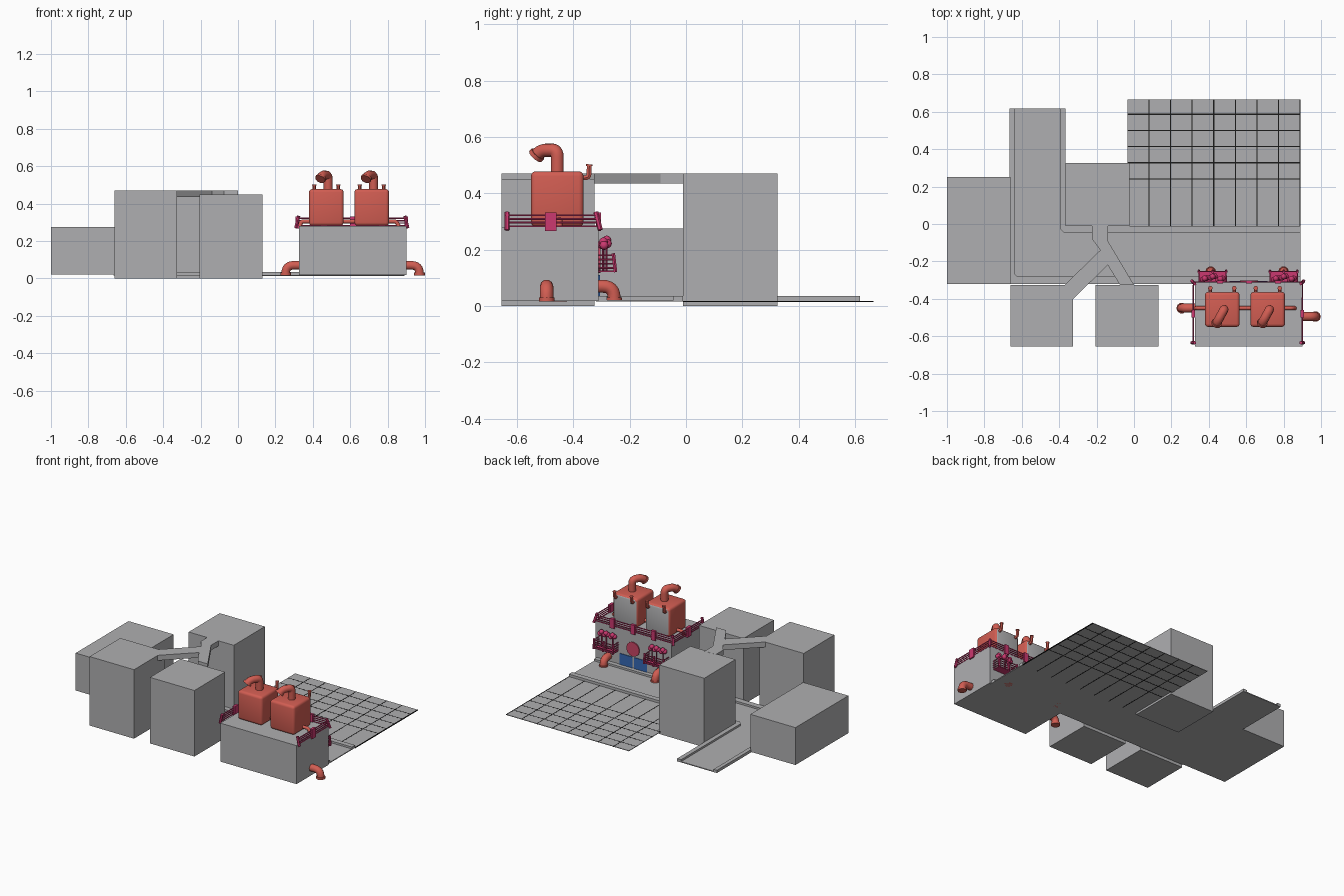
import bpy, bmesh, math
from mathutils import Vector

if "Cube" in bpy.data.objects:
    bpy.data.objects.remove(bpy.data.objects["Cube"])


def material(name, rgb):
    m = bpy.data.materials.new(name)
    m.diffuse_color = (*rgb, 1)
    m.use_nodes = True
    m.node_tree.nodes["Principled BSDF"].inputs["Base Color"].default_value = m.diffuse_color
    return m


GREY = material("concrete_grey", (0.43, 0.43, 0.44))
RED = material("tank_red", (0.64, 0.11, 0.085))
PINK = material("rail_pink", (0.60, 0.04, 0.16))
ROSE = material("sign_rose", (0.58, 0.06, 0.13))
BLUE = material("door_blue", (0.035, 0.14, 0.45))
BLACK = material("line_black", (0.01, 0.01, 0.01))


def finish(name, bm, *mats):
    me = bpy.data.meshes.new(name)
    bmesh.ops.recalc_face_normals(bm, faces=bm.faces)
    bm.to_mesh(me)
    bm.free()
    for m in mats:
        me.materials.append(m)
    ob = bpy.data.objects.new(name, me)
    bpy.context.collection.objects.link(ob)
    return ob


def smooth(ob):
    bpy.ops.object.select_all(action='DESELECT')
    ob.select_set(True)
    bpy.context.view_layer.objects.active = ob
    bpy.ops.object.shade_smooth_by_angle(angle=math.radians(40))


def prism(name, pts, z0, z1, mat):
    bm = bmesh.new()
    face = bm.faces.new([bm.verts.new((x, y, z0)) for x, y in pts])
    top = bmesh.ops.extrude_face_region(bm, geom=[face], use_keep_orig=True)
    for v in top["geom"]:
        if isinstance(v, bmesh.types.BMVert):
            v.co.z = z1
    return finish(name, bm, mat)


def box(name, x0, x1, y0, y1, z0, z1, mat=GREY):
    return prism(name, [(x0, y0), (x1, y0), (x1, y1), (x0, y1)], z0, z1, mat)


def tube(name, pts, r, mat, fillet=0.0):
    """Round tube along a path, with rounded bends of the given reach."""
    pts = [Vector(p) for p in pts]
    path = [pts[0]]
    for a, b, c in zip(pts, pts[1:], pts[2:]):
        if fillet:
            p, q = b + (a - b).normalized() * fillet, b + (c - b).normalized() * fillet
            for i in range(7):
                t = i / 6
                path.append(p * (1 - t) ** 2 + b * 2 * t * (1 - t) + q * t * t)
        else:
            path.append(b)
    path.append(pts[-1])
    cu = bpy.data.curves.new(name, 'CURVE')
    cu.dimensions = '3D'
    cu.bevel_depth, cu.bevel_resolution, cu.use_fill_caps = r, (3 if r > 0.01 else 1), True
    sp = cu.splines.new('POLY')
    sp.points.add(len(path) - 1)
    for s, p in zip(sp.points, path):
        s.co = (*p, 1)
    tmp = bpy.data.objects.new(name + "_path", cu)
    bpy.context.collection.objects.link(tmp)
    me = bpy.data.meshes.new_from_object(tmp.evaluated_get(bpy.context.evaluated_depsgraph_get()))
    bpy.data.objects.remove(tmp)
    me.materials.clear()
    me.materials.append(mat)
    ob = bpy.data.objects.new(name, me)
    bpy.context.collection.objects.link(ob)
    smooth(ob)
    return ob


def pipe(name, pts, r, fillet):
    """Red pipe with a collar at its open end."""
    tube(name, pts, r, RED, fillet)
    a, b = Vector(pts[-2]), Vector(pts[-1])
    tube(name + "_collar", [b - (b - a).normalized() * r * 0.6, b], r * 1.2, RED)


# plain blocks around the road
box("west_block", -1, -0.66, -0.32, 0.25, 0.02, 0.275)
box("south_west_tower", -0.66, -0.325, -0.655, -0.325, 0, 0.47)
box("south_tower", -0.205, 0.13, -0.655, -0.325, 0, 0.45)
box("north_tower", -0.365, -0.025, -0.01, 0.325, 0, 0.47)
box("factory", 0.325, 0.9, -0.655, -0.31, 0.018, 0.28)

# forked footbridge between the towers
prism("footbridge", [(-0.225, 0), (-0.225, -0.08), (-0.18, -0.14), (-0.37, -0.325), (-0.325, -0.40),
                     (-0.14, -0.22), (-0.075, -0.326), (0, -0.326), (-0.14, -0.09), (-0.14, 0)],
      0.435, 0.4705, GREY)

# L-shaped road with kerbs on both sides
prism("road", [(-0.665, 0.617), (-0.365, 0.617), (-0.365, -0.01), (0.89, -0.01),
               (0.89, -0.32), (-0.665, -0.32)], 0.016, 0.022, GREY)
prism("outer_kerb", [(-0.665, 0.617), (-0.64, 0.617), (-0.635, -0.27), (-0.625, -0.28),
                     (0.89, -0.28), (0.89, -0.32), (-0.665, -0.32)], 0.016, 0.035, GREY)
prism("inner_kerb", [(-0.365, 0.617), (-0.395, 0.617), (-0.395, -0.025), (-0.375, -0.045),
                     (0.89, -0.045), (0.89, -0.01), (-0.365, -0.01)], 0.016, 0.035, GREY)

# tiled plaza with dark joints
box("plaza", -0.035, 0.89, -0.01, 0.665, 0.014, 0.018)
for i in range(8):
    x = 0.08 + i * 0.1155
    box(f"joint_column_{i}", x - 0.003, x + 0.003, -0.01, 0.665, 0.0135, 0.0185, BLACK)
for i in range(5):
    y = 0.241 + i * 0.0865
    box(f"joint_row_{i}", -0.035, 0.89, y - 0.003, y + 0.003, 0.0135, 0.0185, BLACK)

# roof tanks with chimney and small vents
for n, cx in enumerate((0.472, 0.715)):
    bm = bmesh.new()
    bmesh.ops.create_cube(bm, size=1)
    for v in bm.verts:
        v.co = Vector((cx, -0.457, 0.38)) + Vector((v.co.x * 0.185, v.co.y * 0.187, v.co.z * 0.196))
    bmesh.ops.bevel(bm, geom=bm.edges[:], offset=0.017, segments=3, profile=0.5, affect='EDGES')
    bm.normal_update()
    for f in bm.faces:
        f.material_index = int(f.normal.y > 0.95)
    smooth(finish(f"tank_{n}", bm, RED, GREY))
    pipe(f"chimney_{n}", [(cx + 0.01, -0.457, 0.46), (cx + 0.01, -0.457, 0.553),
                          (cx - 0.022, -0.515, 0.553), (cx - 0.032, -0.535, 0.53)], 0.024, 0.024)
    for k in (-1, 1):
        x = cx + k * 0.064
        pipe(f"vent_{n}_{k}", [(x, -0.375, 0.455), (x, -0.345, 0.455), (x, -0.343, 0.503)], 0.01, 0.014)
tube("tank_link_pipe", [(0.33, -0.45, 0.28), (0.34, -0.45, 0.305), (0.845, -0.45, 0.305),
                        (0.86, -0.45, 0.28)], 0.011, RED, 0.01)

# drain elbows on the walls
pipe("west_drain", [(0.33, -0.45, 0.07), (0.255, -0.45, 0.07), (0.255, -0.45, 0.016)], 0.024, 0.042)
pipe("east_drain", [(0.89, -0.495, 0.07), (0.97, -0.495, 0.07), (0.97, -0.495, 0.016)], 0.024, 0.042)
for k, x in enumerate((0.41, 0.80)):
    pipe(f"back_drain_{k}", [(x, -0.32, 0.07), (x, -0.255, 0.07), (x, -0.255, 0.016)], 0.024, 0.042)

# doors and round sign on the back wall
for k, x in enumerate((0.51, 0.619)):
    box(f"door_{k}", x, x + 0.095, -0.311, -0.306, 0.02, 0.11, BLUE)
bm = bmesh.new()
bmesh.ops.create_circle(bm, cap_ends=True, radius=0.048, segments=24)
disc = bmesh.ops.extrude_face_region(bm, geom=bm.faces[:], use_keep_orig=True)
for v in disc["geom"]:
    if isinstance(v, bmesh.types.BMVert):
        v.co.z = 0.008
for v in bm.verts:
    v.co = Vector((0.614 + v.co.x, -0.311 + v.co.z, 0.165 + v.co.y))
finish("round_sign", bm, ROSE)

# roof railing on three sides
for i, z in enumerate((0.283, 0.296, 0.309, 0.322)):
    tube(f"roof_rail_{i}", [(0.317, -0.64, z), (0.317, -0.31, z), (0.9, -0.31, z), (0.9, -0.64, z)],
         0.004, PINK)
for k, (x, lean) in enumerate(((0.317, -0.008), (0.9, 0.008))):
    for j, y in enumerate((-0.635, -0.312)):
        dy = 0.008 if j else 0
        tube(f"roof_post_{k}_{j}", [(x - lean, y - dy, 0.333), (x + lean, y + dy, 0.27)], 0.009, PINK)
    box(f"side_bracket_{k}", x - 0.009, x + 0.009, -0.5, -0.46, 0.267, 0.332, PINK)
for k, x in enumerate((0.46, 0.614, 0.77)):
    box(f"back_bracket_{k}", x - 0.016, x + 0.016, -0.319, -0.301, 0.267, 0.332, PINK)

# planted balconies on the back wall
for n, cx in enumerate((0.42, 0.80)):
    x0, x1 = cx - 0.073, cx + 0.073
    box(f"balcony_floor_{n}", x0, x1, -0.312, -0.255, 0.12, 0.126, PINK)
    for i, z in enumerate((0.135, 0.15, 0.165, 0.18)):
        tube(f"balcony_rail_{n}_{i}", [(x0, -0.312, z), (x0, -0.255, z), (x1, -0.255, z),
                                       (x1, -0.312, z)], 0.0035, PINK)
    for j, x in enumerate((x0, cx, x1)):
        tube(f"balcony_post_{n}_{j}", [(x, -0.258, 0.187), (x, -0.25, 0.12)], 0.007, PINK)
    for j, (dx, dy, dz) in enumerate(((-0.042, 0, 0), (0, 0.01, 0.006), (0.042, -0.002, 0))):
        x, y, z = cx + dx, -0.293 + dy, 0.218 + dz
        tube(f"plant_stem_{n}_{j}", [(x, y, 0.122), (x, y, z)], 0.004, PINK)
        bm = bmesh.new()
        for ox, oy, oz in ((-0.01, -0.004, 0), (0.011, 0.004, -0.003), (0, 0.002, 0.01)):
            ball = bmesh.ops.create_icosphere(bm, subdivisions=2, radius=0.016)
            bmesh.ops.translate(bm, verts=ball["verts"], vec=(x + ox, y + oy, z + oz))
        smooth(finish(f"plant_crown_{n}_{j}", bm, PINK))
